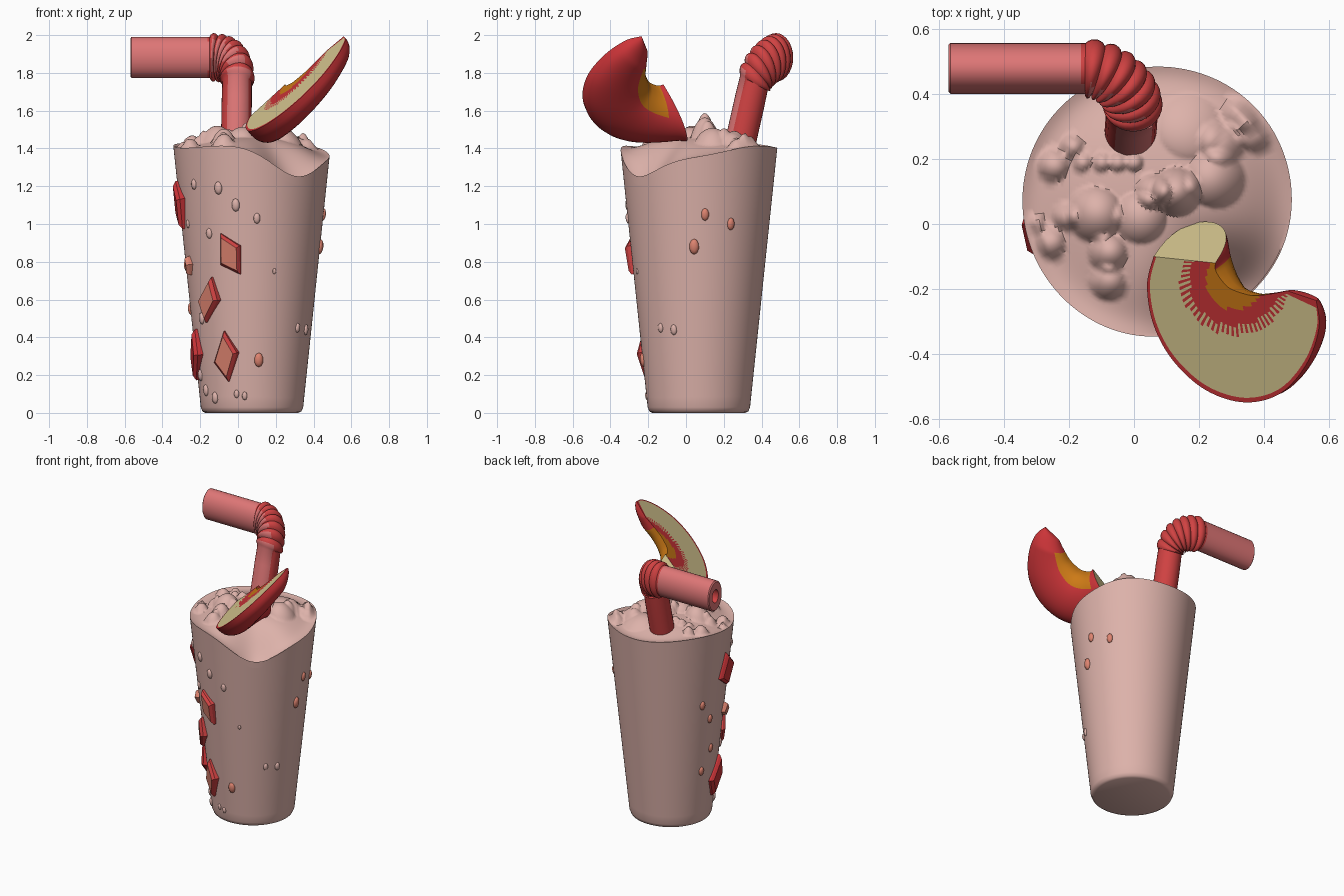
import bpy, bmesh, math, random
from mathutils import Vector, Matrix

if "Cube" in bpy.data.objects:
    bpy.data.objects.remove(bpy.data.objects["Cube"])

random.seed(4)


def mat(name, r, g, b):
    m = bpy.data.materials.new(name)
    lin = lambda c: (c / 255 / 12.92) if c < 10 else ((c / 255 + 0.055) / 1.055) ** 2.4
    m.diffuse_color = (lin(r), lin(g), lin(b), 1)
    m.use_nodes = True
    m.node_tree.nodes["Principled BSDF"].inputs["Base Color"].default_value = m.diffuse_color
    return m


PINK = mat("shake_pink", 221, 178, 170)
RED = mat("fruit_red", 204, 52, 56)
ROSE = mat("straw_rose", 222, 118, 118)
STRAW = mat("straw_red", 208, 66, 66)
CREAM = mat("flesh_cream", 218, 202, 146)
ORANGE = mat("core_orange", 205, 122, 22)
CORAL = mat("chip_coral", 222, 132, 112)


def finish(name, bm, mats, angle=40):
    bmesh.ops.recalc_face_normals(bm, faces=bm.faces)
    me = bpy.data.meshes.new(name)
    bm.to_mesh(me)
    bm.free()
    for m in mats:
        me.materials.append(m)
    ob = bpy.data.objects.new(name, me)
    bpy.context.collection.objects.link(ob)
    bpy.ops.object.select_all(action='DESELECT')
    ob.select_set(True)
    bpy.context.view_layer.objects.active = ob
    if angle:
        bpy.ops.object.shade_smooth_by_angle(angle=math.radians(angle))
    return ob


def loft(name, rings, mats, rule=lambda i, j: 0, caps=(0, 0), angle=40):
    """Skin closed rings; rule gives the material of each quad."""
    bm = bmesh.new()
    vs = [[bm.verts.new(p) for p in r] for r in rings]
    n = len(rings[0])
    for i in range(len(vs) - 1):
        for j in range(n):
            k = (j + 1) % n
            f = bm.faces.new((vs[i][j], vs[i][k], vs[i + 1][k], vs[i + 1][j]))
            f.material_index = rule(i, j)
    for r, c in ((vs[0], caps[0]), (vs[-1], caps[1])):
        bm.faces.new(r).material_index = c
    return finish(name, bm, mats, angle)


# ---- shake body: tapered wall, wavy rim and lumpy top
CX, CY = 0.074, 0.068
radius = lambda z: 0.268 + 0.145 * z / 1.38


def rim(a):
    g = lambda c, w: math.exp(-((math.remainder(a - c, 2 * math.pi)) / w) ** 2)
    return 1.415 - 0.155 * g(-0.95, 0.55) - 0.05 * g(0.05, 0.6) + 0.012 * math.sin(3 * a)


LUMPS = [(-.12, .03, .085, .07), (-.08, -.09, .06, .06), (-.08, -.18, .055, .05), (-.26, -.06, .05, .05),
         (-.25, .18, .05, .05), (-.19, .24, .035, .04), (-.16, .19, .03, .03), (-.1, .19, .03, .03),
         (-.05, .19, .03, .03), (0, .19, .03, .03), (.06, .1, .055, .06), (.13, .1, .075, .1),
         (.25, .14, .09, .06), (.27, .25, .07, .05), (.33, .34, .06, .06), (.37, .28, .06, .05),
         (-.3, 0, .03, .04), (.17, .3, .1, .03), (-.21, .02, .04, .04), (.02, .02, .08, .05)]


def top_z(x, y, a, rho):
    z = 1.41 + (rim(a) - 1.41) * rho ** 2 + 0.055 * (1 - rho ** 2) - 0.02 * math.sin(math.pi * rho ** 4)
    z -= 0.06 * math.exp(-((x - .27) ** 2 + (y + .2) ** 2) / .02)
    fade = min(1, (1 - rho) * 9)
    return z + fade * sum(h * max(0, 1 - ((x - u) ** 2 + (y - v) ** 2) / r ** 2) ** 0.8 for u, v, r, h in LUMPS)


N = 128
angs = [2 * math.pi * j / N for j in range(N)]
pol = lambda a, r, z: (CX + r * math.cos(a), CY + r * math.sin(a), z)
rings = [[pol(a, radius(0) - 0.022, 0) for a in angs], [pol(a, radius(0) - 0.006, 0.008) for a in angs]]
for i in range(25):
    rings.append([pol(a, radius(z), z) for a in angs for z in [0.03 + (rim(a) - 0.03) * i / 24]])
for i in range(48):
    rho = 0.985 * (1 - i / 48) + 0.005
    ring = []
    for a in angs:
        x, y, _ = pol(a, radius(rim(a)) * rho, 0)
        ring.append((x, y, top_z(x, y, a, rho)))
    rings.append(ring)
loft("shake_body", rings, [PINK], angle=50)

# ---- bendy straw: swept in a squashed space, then stretched in z
SZ = 1.4
squash = lambda x, y, z: Vector((x, y, z / SZ))
P0, P1, P2, P3 = squash(-.012, .265, 1.33), squash(-.005, .36, 1.75), squash(-.15, .478, 1.882), squash(-.57, .478, 1.882)
C1, C2 = squash(.003, .39, 1.85), squash(-.05, .475, 1.884)
path = [(P0.lerp(P1, i / 4), 0.08, 0) for i in range(4)]
for i in range(57):
    t = i / 56
    s = 1 - t
    p = P1 * s ** 3 + C1 * 3 * s * s * t + C2 * 3 * s * t * t + P2 * t ** 3
    path.append((p, 0.078 + 0.014 * abs(math.sin(t * math.pi * 7)) ** 0.7, 1))
path += [(P2.lerp(P3, k), r, 2) for k, r in ((.03, .078), (.5, .078), (.985, .078), (1, .072))]
path += [(P3, .034, 3), (P3 + Vector((.1, 0, 0)), .032, 3)]
rings, S = [], 28
for i, (p, r, _) in enumerate(path):
    if i >= len(path) - 4:
        tan = Vector((-1, 0, 0))
    else:
        tan = (path[i + 1][0] - path[max(i - 1, 0)][0]).normalized()
    u = tan.cross(Vector((0, 1, 0))).normalized()
    v = tan.cross(u)
    ring = []
    for j in range(S):
        b = 2 * math.pi * j / S
        q = p + (u * math.cos(b) + v * math.sin(b)) * r
        ring.append((q.x, q.y, q.z * SZ))
    rings.append(ring)


def straw_rule(i, j):
    zone = path[i][2]
    front = rings[i][j][1] < path[i][0].y - 0.055
    if zone == 2:
        return 1
    return 1 if front and zone < 2 and (zone == 0 or (i // 4) % 2) else 0


loft("straw", rings, [STRAW, ROSE], straw_rule, (0, 0), 35)

# ---- fruit wedge: crescent with flat flesh face and rounded skin
OUT = [(.06, -.10), (.04, -.19), (.06, -.31), (.12, -.42), (.22, -.51), (.34, -.548), (.45, -.52), (.53, -.43), (.568, -.32), (.56, -.235)]
INN = [(.25, -.12), (.25, -.14), (.26, -.16), (.275, -.18), (.29, -.195), (.31, -.205), (.34, -.215), (.37, -.22), (.42, -.215), (.47, -.205)]
NRM = Vector((-.95, -.35, 1)).normalized()
KX, KY = .31, -.17


def plane(x, y):
    return Vector((x, y, 1.665 + .95 * (x - .33) + .35 * (y + .55)))


def spline(pts, t):
    f = t * (len(pts) - 1)
    i = min(int(f), len(pts) - 2)
    f -= i
    a, b, c, d = [Vector(pts[min(max(i + k, 0), len(pts) - 1)]) for k in (-1, 0, 1, 2)]
    return b + (c - a) * f / 2 + (a * 2 - b * 5 + c * 4 - d) * f * f / 2 + (b * 3 - a - c * 3 + d) * f ** 3 / 2


T, FR, BK = 72, 24, 20
rings = []
for i in range(T + 1):
    t = i / T
    o, n = spline(OUT, t), spline(INN, t)
    ring = []
    for k in range(FR):
        q = n.lerp(o, k / FR)
        ring.append(plane(*q))
    for k in range(BK):
        phi = math.pi * k / BK
        q = n.lerp(o, (1 + math.cos(phi)) / 2)
        d = math.sin(phi) ** 0.75
        depth = (0.19 - 0.11 * t) * min(1, math.sqrt(max(0, 1.02 - t) * 6))
        pull = (1 - t) ** 8
        ring.append(plane(*q) - NRM * depth * d + Vector((-.05, .07, -.06)) * d * pull)
    rings.append(ring)


def wedge_rule(i, j):
    p = rings[i][j]
    t = i / T
    if j < FR:
        d = math.hypot(p.x - KX, p.y - KY)
        if d < 0.085:
            return 2
        if d < 0.135 + 0.03 * (i % 2) or j == FR - 1 or i >= T - 3 or (t > .75 and j < 3):
            return 0
        return 1
    return 2 if (j - FR) / BK > 0.66 and 0.1 < t < 0.85 else 0


loft("fruit_wedge", rings, [RED, CREAM, ORANGE], wedge_rule, (1, 0), 50)


# ---- pieces on the wall
def wall_frame(deg, z, roll=0):
    a = math.radians(deg)
    out = Vector((math.cos(a), math.sin(a), -0.1)).normalized()
    side = Vector((-math.sin(a), math.cos(a), 0))
    m = Matrix((side, out.cross(side), out)).transposed().to_4x4()
    return Matrix.Translation(pol(a, radius(z), z)) @ m @ Matrix.Rotation(math.radians(roll), 4, 'Z')


def chip(name, deg, z, w, h, roll, colours):
    bm = bmesh.new()
    shape = [(0.15, 1), (1, 0.1), (0, -1), (-1, -0.2)]
    rows = []
    for s, d in ((1, -0.02), (1, 0.012), (0.8, 0.03)):
        rows.append([bm.verts.new((x * w * s, y * h * s, d + 0.008 * x)) for x, y in shape])
    for a, b in zip(rows, rows[1:]):
        for j in range(4):
            f = bm.faces.new((a[j], a[(j + 1) % 4], b[(j + 1) % 4], b[j]))
            f.material_index = 1
    bm.faces.new(rows[-1])
    bm.faces.new(rows[0])
    bm.transform(wall_frame(deg, z, roll))
    finish(name, bm, colours, 0)


for i, (deg, z, w, h, roll, c) in enumerate([
        (-109, .84, .075, .12, 28, (CORAL, STRAW)), (-133, .6, .075, .125, -12, (CORAL, STRAW)),
        (-117, .30, .075, .135, 5, (CORAL, STRAW)), (-168, 1.1, .085, .13, 15, (RED, RED)),
        (-164, .31, .075, .14, -12, (RED, RED)), (-158, .78, .03, .05, 5, (CORAL, CORAL))]):
    chip("fruit_chip_%d" % (i + 1), deg, z, w, h, roll, c)


def drops(name, items, m):
    bm = bmesh.new()
    for deg, z, s in items:
        mtx = wall_frame(deg, z) @ Matrix.Diagonal((s, s * 1.6, s * 0.7, 1))
        bmesh.ops.create_icosphere(bm, subdivisions=2, radius=1, matrix=mtx)
    finish(name, bm, [m], 60)


drops("coral_flecks", [(-83, .28, .024), (5, 1.05, .021), (27, 1.0, .021), (-4, .88, .026), (160, .9, .02),
                       (172, .78, .02), (178, .55, .02), (165, .4, .02)], CORAL)
drops("shake_drops", [(-141, 1.21, .018), (-117, 1.19, .022), (-103, 1.1, .022), (-86, 1.03, .018), (-25, .44, .018),
                      (-40, .45, .016), (-128, .95, .018), (-146, .5, .02), (-150, .12, .02), (-135, .08, .02),
                      (-98, .09, .014), (-107, .1, .014), (-160, .2, .02), (-155, 1.0, .014), (-70, .75, .01)], PINK)
